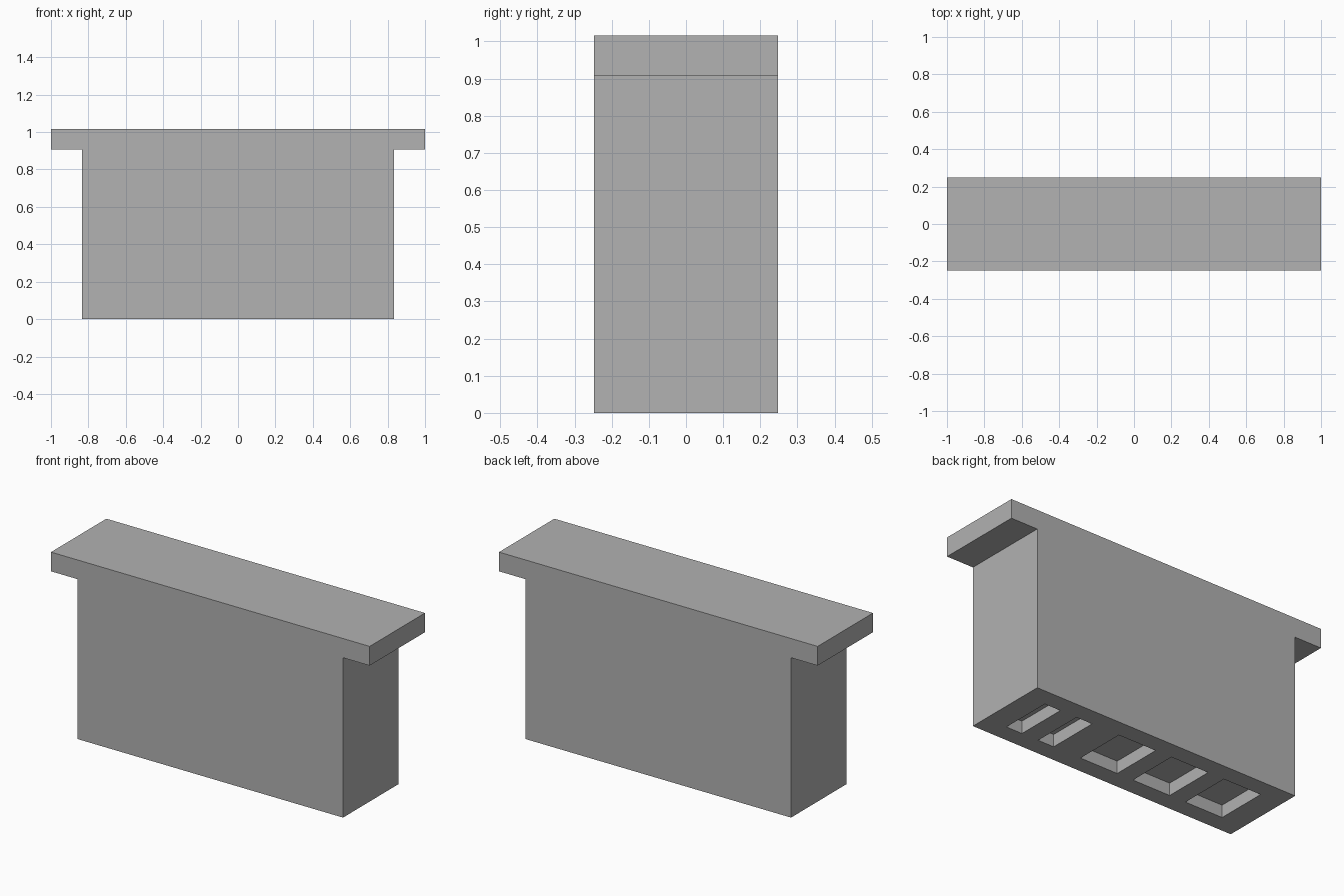
import bpy
import bmesh
from mathutils import Matrix, Vector

default_cube = bpy.data.objects.get("Cube")
if default_cube:
    bpy.data.objects.remove(default_cube, do_unlink=True)

HALF_DEPTH = 0.248
HALF_BODY = 0.833
HEIGHT = 1.016
LEDGE = 0.907
POCKET_DEPTH = 0.07
POCKET_HALF_Y = 0.148

grey = bpy.data.materials.new("plain grey")
grey.use_nodes = True
colour = (0.445, 0.445, 0.445, 1)
grey.diffuse_color = colour
grey.node_tree.nodes["Principled BSDF"].inputs["Base Color"].default_value = colour


def finish(name, bm):
    """Turn a bmesh into a grey, flat shaded object."""
    bmesh.ops.recalc_face_normals(bm, faces=bm.faces)
    mesh = bpy.data.meshes.new(name)
    bm.to_mesh(mesh)
    bm.free()
    mesh.materials.append(grey)
    obj = bpy.data.objects.new(name, mesh)
    bpy.context.collection.objects.link(obj)
    return obj


# Body with overhanging top: half profile mirrored in x, extruded through the depth
half = [(HALF_BODY, 0), (HALF_BODY, LEDGE), (1, LEDGE), (1, HEIGHT)]
profile = half + [(-x, z) for x, z in reversed(half)]
bm = bmesh.new()
face = bm.faces.new([bm.verts.new((x, -HALF_DEPTH, z)) for x, z in profile])
extruded = bmesh.ops.extrude_face_region(bm, geom=[face])["geom"]
bmesh.ops.translate(bm, vec=(0, 2 * HALF_DEPTH, 0),
                    verts=[v for v in extruded if isinstance(v, bmesh.types.BMVert)])
body = finish("t_shaped_block", bm)

# Underside pockets: two narrow slots and three wide recesses (centre x, width)
pockets = [(0.65, 0.1), (0.445, 0.1)]
pockets += [(0.103 - 0.339 * i, 0.237) for i in range(3)]
bm = bmesh.new()
for x, width in pockets:
    size = Vector((width, 2 * POCKET_HALF_Y, 2 * POCKET_DEPTH))
    bmesh.ops.create_cube(bm, size=1, matrix=Matrix.Translation((x, 0, 0)) @ Matrix.Diagonal(size.to_4d()))
cutter = finish("pocket_cutter", bm)
cutter.hide_render = True

cut = body.modifiers.new("pockets", 'BOOLEAN')
cut.operation = 'DIFFERENCE'
cut.solver = 'EXACT'
cut.object = cutter
bpy.context.view_layer.objects.active = body
bpy.ops.object.modifier_apply(modifier=cut.name)
bpy.data.objects.remove(cutter, do_unlink=True)
